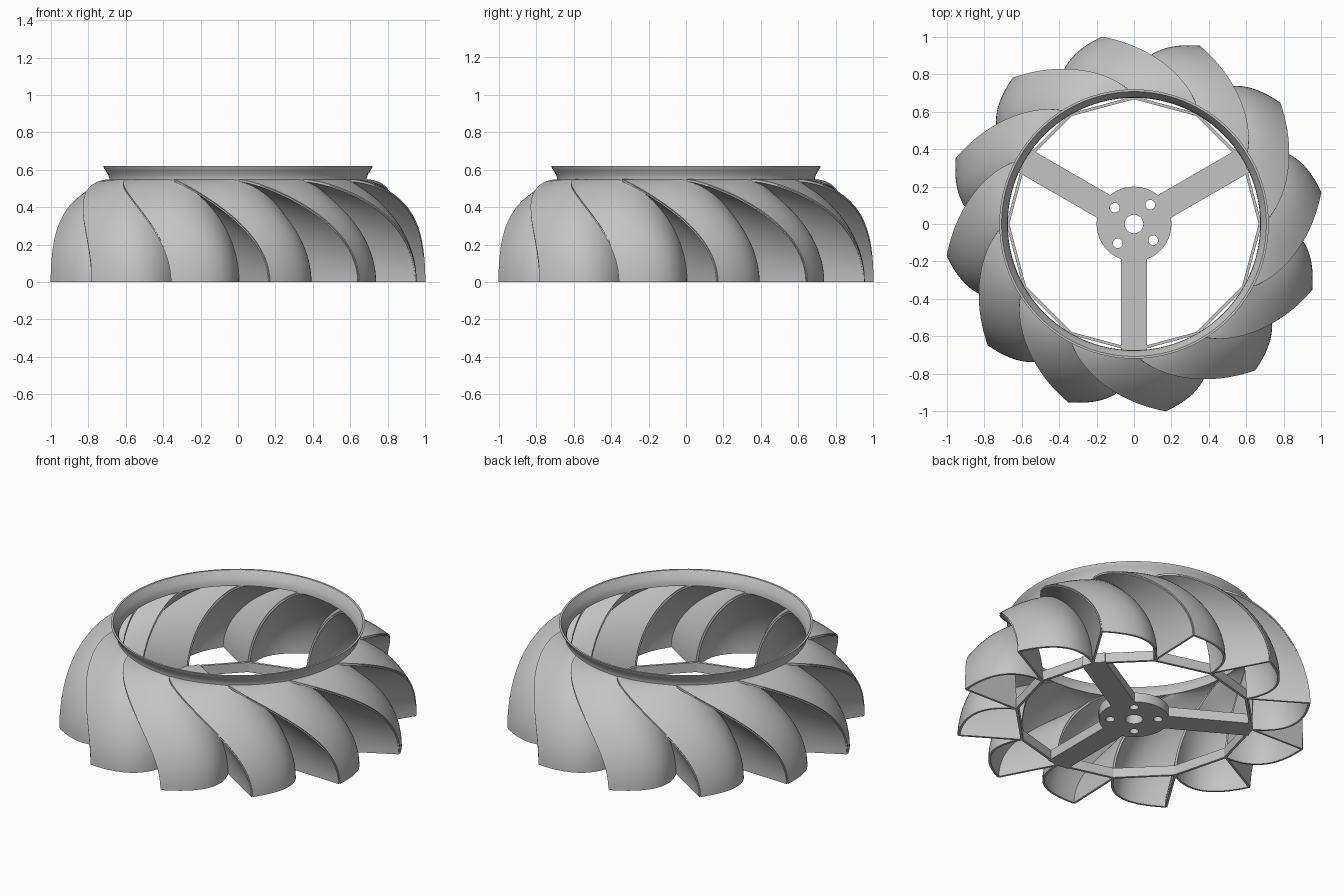
import bpy, bmesh
from math import sin, cos, pi, radians
from mathutils import Vector

if "Cube" in bpy.data.objects:
    bpy.data.objects.remove(bpy.data.objects["Cube"], do_unlink=True)

COUNT = 12
STEP = 2 * pi / COUNT
RING_R, TIP_R, SHOULDER_Z, FRAME_H = 0.68, 1.01, 0.543, 0.06

grey = bpy.data.materials.new("cast_grey")
grey.use_nodes = True
colour = (0.55, 0.55, 0.55, 1)
grey.diffuse_color = colour
grey.node_tree.nodes["Principled BSDF"].inputs["Base Color"].default_value = colour


def polar(r, a, z=0.0):
    return Vector((r * cos(a), r * sin(a), z))


def add_object(name, data):
    ob = bpy.data.objects.new(name, data)
    bpy.context.collection.objects.link(ob)
    return ob


def mesh_from(name, bm, smooth=None):
    bmesh.ops.remove_doubles(bm, verts=bm.verts, dist=1e-5)
    bmesh.ops.recalc_face_normals(bm, faces=bm.faces)
    me = bpy.data.meshes.new(name)
    bm.to_mesh(me)
    bm.free()
    me.materials.append(grey)
    if smooth:
        me.shade_smooth()
        me.set_sharp_from_angle(angle=radians(smooth))
    return me


def grid_faces(bm, rows, wrap=False):
    pairs = list(zip(rows, rows[1:] + rows[:1])) if wrap else list(zip(rows, rows[1:]))
    for a, b in pairs:
        for i in range(len(a) - 1):
            bm.faces.new((a[i], a[i + 1], b[i + 1], b[i]))


# Swept tip edge, inner edge and bend point of a bucket at one level
def level_points(u):
    c = max(cos(u), 0.0)
    sweep = 1 - c ** 1.3
    outer_a = radians(-80.4 - 39.6 * sweep)
    inner_a = radians(-60 - 30 * sweep)
    tip = polar(RING_R + (TIP_R - RING_R) * c, outer_a)
    mid_a = inner_a * c + (inner_a + outer_a) / 2 * (1 - c)
    bend = polar(0.70 + 0.274 * c, mid_a)
    return tip, bend, polar(RING_R, inner_a), polar(RING_R, inner_a - STEP)


# Domed outer blade: an arc from the tip edge to the inner edge
def blade_curve(u, t):
    tip, bend, inner, _ = level_points(u)
    return tip * (1 - t) ** 2 + bend * 2 * t * (1 - t) + inner * t * t


# Back wall: straight from the tip edge to the neighbour's inner edge
def wall_curve(u, t):
    tip, _, _, hinge = level_points(u)
    return tip.lerp(hinge, t)


def sheet_mesh(name, curve, across, levels=24):
    bm = bmesh.new()
    rows = []
    for k in range(levels + 1):
        u = pi / 2 * k / levels
        row = [curve(u, i / across) for i in range(across + 1)]
        rows.append([bm.verts.new((p.x, p.y, SHOULDER_Z * sin(u))) for p in row])
    grid_faces(bm, rows)
    return mesh_from(name, bm, 40)


for name, curve, across in (("blade", blade_curve, 18), ("back_wall", wall_curve, 8)):
    sheet = sheet_mesh(name, curve, across)
    for n in range(COUNT):
        ob = add_object(f"{name}_{n + 1}", sheet)
        ob.rotation_euler.z = n * STEP
        shell = ob.modifiers.new("thickness", "SOLIDIFY")
        shell.thickness = 0.013
        shell.offset = 0
        crisp = ob.modifiers.new("crisp_rim", "EDGE_SPLIT")
        crisp.split_angle = radians(40)


# Closed profile turned around the z axis
def lathe(name, profile, segments, smooth=None):
    bm = bmesh.new()
    rows = []
    for s in range(segments):
        a = 2 * pi * s / segments
        rows.append([bm.verts.new(polar(r, a, z)) for r, z in profile + profile[:1]])
    grid_faces(bm, rows, wrap=True)
    return add_object(name, mesh_from(name, bm, smooth))


# Flared collar on top
lathe("top_collar", [(0.675, 0.535), (0.688, 0.535), (0.688, 0.556), (0.695, 0.575),
                     (0.708, 0.597), (0.718, 0.612), (0.72, 0.62), (0.708, 0.62),
                     (0.698, 0.603), (0.685, 0.58), (0.677, 0.56)], 96, 35)

# Faceted lower frame joining the blade feet
lathe("lower_frame", [(0.667, 0), (0.683, 0), (0.683, FRAME_H), (0.667, FRAME_H)], COUNT)


# Hub plate with a shaft hole and four bolt holes
def add_circle(curve, r, centre, points):
    sp = curve.splines.new("POLY")
    sp.points.add(points - 1)
    sp.use_cyclic_u = True
    for i, pt in enumerate(sp.points):
        pt.co = (*(centre + polar(r, 2 * pi * i / points)), 1)


plate = bpy.data.curves.new("hub_outline", "CURVE")
plate.dimensions = "2D"
plate.fill_mode = "BOTH"
plate.extrude = FRAME_H / 2
add_circle(plate, 0.2, Vector((0, 0, 0)), 48)
add_circle(plate, 0.05, Vector((0, 0, 0)), 32)
for n in range(4):
    add_circle(plate, 0.026, polar(0.135, radians(50 + 90 * n)), 20)
plate.materials.append(grey)
hub = add_object("hub", plate)
hub.location.z = FRAME_H / 2

# Three flat spokes
for n in range(3):
    bm = bmesh.new()
    bmesh.ops.create_cube(bm, size=1)
    inner, outer = 0.187, 0.672
    for v in bm.verts:
        v.co = ((inner + outer) / 2 + v.co.x * (outer - inner), v.co.y * 0.14,
                (v.co.z + 0.5) * FRAME_H)
    spoke = add_object(f"spoke_{n + 1}", mesh_from("spoke", bm))
    spoke.rotation_euler.z = radians(30 + 120 * n)
